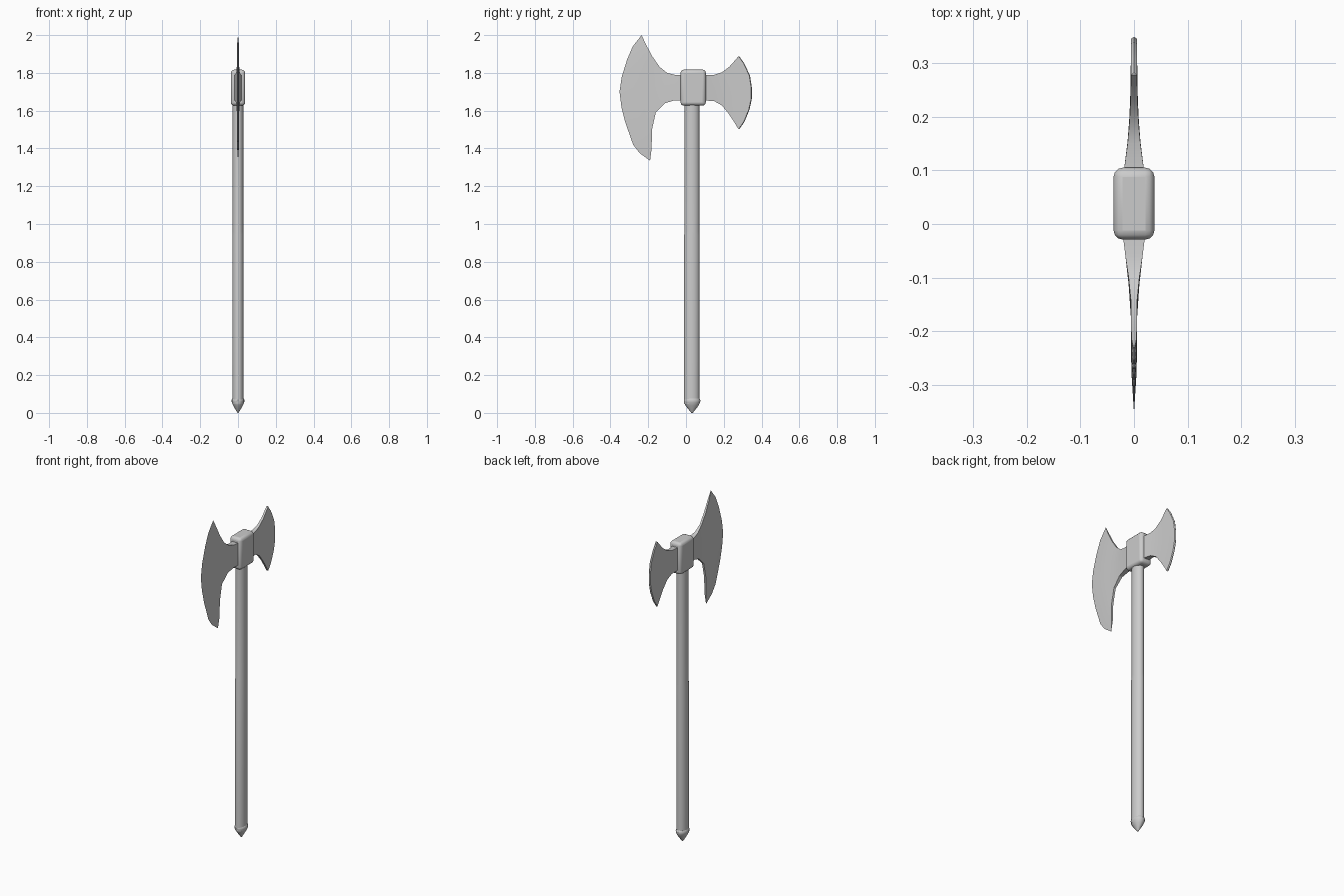
import bpy, bmesh, math

if "Cube" in bpy.data.objects:
    bpy.data.objects.remove(bpy.data.objects["Cube"])

CY = 0.032  # shaft axis in y


def finish(bm, name, angle=35):
    bmesh.ops.remove_doubles(bm, verts=bm.verts, dist=0.0004)
    bmesh.ops.recalc_face_normals(bm, faces=bm.faces)
    me = bpy.data.meshes.new(name)
    bm.to_mesh(me)
    bm.free()
    ob = bpy.data.objects.new(name, me)
    bpy.context.collection.objects.link(ob)
    bpy.ops.object.select_all(action='DESELECT')
    ob.select_set(True)
    bpy.context.view_layer.objects.active = ob
    bpy.ops.object.shade_smooth_by_angle(angle=math.radians(angle))
    return ob


def lathe(name, rings, n=16):
    """Oval rings (z, rx, ry, y centre) joined into a closed body."""
    bm = bmesh.new()
    loops = []
    for z, rx, ry, cy in rings:
        loops.append([bm.verts.new((rx * math.cos(2 * math.pi * k / n),
                                    cy + ry * math.sin(2 * math.pi * k / n), z))
                      for k in range(n)])
    for a, b in zip(loops, loops[1:]):
        for k in range(n):
            bm.faces.new((a[k], a[(k + 1) % n], b[(k + 1) % n], b[k]))
    bm.faces.new(loops[0])
    bm.faces.new(loops[-1])
    return finish(bm, name)


def blade(name, upper, lower, half, bulge, edge, ridge):
    """Columns run from socket to cutting edge, rows follow the edge curve."""
    n = len(edge) - 1
    (y0, z0), (y1, z1) = edge[0], edge[-1]
    bm = bmesh.new()
    cols = []
    for (uy, uz), (ly, lz), h, b in zip(upper, lower, half, bulge):
        rows = []
        for j, (ey, ez) in enumerate(edge):
            t = (z0 - ez) / (z0 - z1)
            y = uy + (ly - uy) * t + b * (ey - (y0 + (y1 - y0) * t))
            z = uz + (lz - uz) * t
            rows.append([bm.verts.new((s * h, y, z)) for s in (-1, 1)])
        cols.append(rows)
    for a, b in zip(cols, cols[1:]):
        for j in range(n):
            for s in (0, 1):
                bm.faces.new((a[j][s], a[j + 1][s], b[j + 1][s], b[j][s]))
        for j in (0, n):
            bm.faces.new((a[j][0], a[j][1], b[j][1], b[j][0]))
    # socket end and cutting edge, the latter with a shallow centre ridge
    mid = [bm.verts.new((0, y + ridge, z)) for y, z in edge]
    for j in range(n):
        a = cols[0]
        bm.faces.new((a[j][0], a[j][1], a[j + 1][1], a[j + 1][0]))
        a = cols[-1]
        for s in (0, 1):
            bm.faces.new((a[j][s], a[j + 1][s], mid[j + 1], mid[j]))
    for j in (0, n):
        bm.faces.new((cols[-1][j][0], cols[-1][j][1], mid[j]))
    bmesh.ops.dissolve_degenerate(bm, edges=bm.edges, dist=0.0004)
    return finish(bm, name, 25)


# Shaft and pointed pommel
lathe("shaft", [(0.05, 0.030, 0.041, CY - 0.002), (0.94, 0.030, 0.041, CY - 0.001),
                (0.96, 0.029, 0.039, CY), (1.70, 0.029, 0.039, CY)])
lathe("pommel", [(0.0, 0.003, 0.004, CY), (0.015, 0.012, 0.016, CY), (0.038, 0.025, 0.034, CY),
                 (0.056, 0.033, 0.043, CY), (0.068, 0.034, 0.044, CY), (0.076, 0.030, 0.039, CY)])

# Socket block
bpy.ops.mesh.primitive_cube_add(size=1, location=(0, 0.038, 1.722))
socket = bpy.context.object
socket.name = "socket"
socket.scale = (0.076, 0.134, 0.19)
bpy.ops.object.transform_apply(location=False, rotation=False, scale=True)
bev = socket.modifiers.new("bevel", 'BEVEL')
bev.width = 0.017
bev.segments = 3
bpy.ops.object.shade_smooth_by_angle(angle=math.radians(40))

# Large bearded blade (front)
big_edge = [(-0.235, 2.0), (-0.282, 1.94), (-0.312, 1.87), (-0.34, 1.78), (-0.352, 1.70),
            (-0.342, 1.62), (-0.322, 1.54), (-0.28, 1.42), (-0.245, 1.375), (-0.19, 1.335)]
blade("large_blade",
      [(-0.01, 1.79), (-0.06, 1.79), (-0.10, 1.80), (-0.14, 1.832), (-0.18, 1.89), (-0.215, 1.957), big_edge[0]],
      [(-0.01, 1.655), (-0.06, 1.655), (-0.11, 1.64), (-0.16, 1.59), (-0.18, 1.50), (-0.182, 1.40), big_edge[-1]],
      [0.022, 0.016, 0.010, 0.006, 0.006, 0.0045, 0.0],
      [0, 0, 0.05, 0.15, 0.32, 0.6, 1], big_edge, 0.0)

# Small flared blade (back)
small_edge = [(0.278, 1.888), (0.305, 1.85), (0.335, 1.785), (0.345, 1.72),
              (0.345, 1.665), (0.332, 1.605), (0.305, 1.54), (0.278, 1.502)]
blade("small_blade",
      [(0.09, 1.79), (0.15, 1.79), (0.19, 1.803), (0.23, 1.833), (0.26, 1.867), small_edge[0]],
      [(0.09, 1.655), (0.15, 1.65), (0.19, 1.628), (0.225, 1.585), (0.255, 1.54), small_edge[-1]],
      [0.020, 0.012, 0.0085, 0.0065, 0.006, 0.0055],
      [0, 0.05, 0.15, 0.35, 0.65, 1], small_edge, 0.004)
